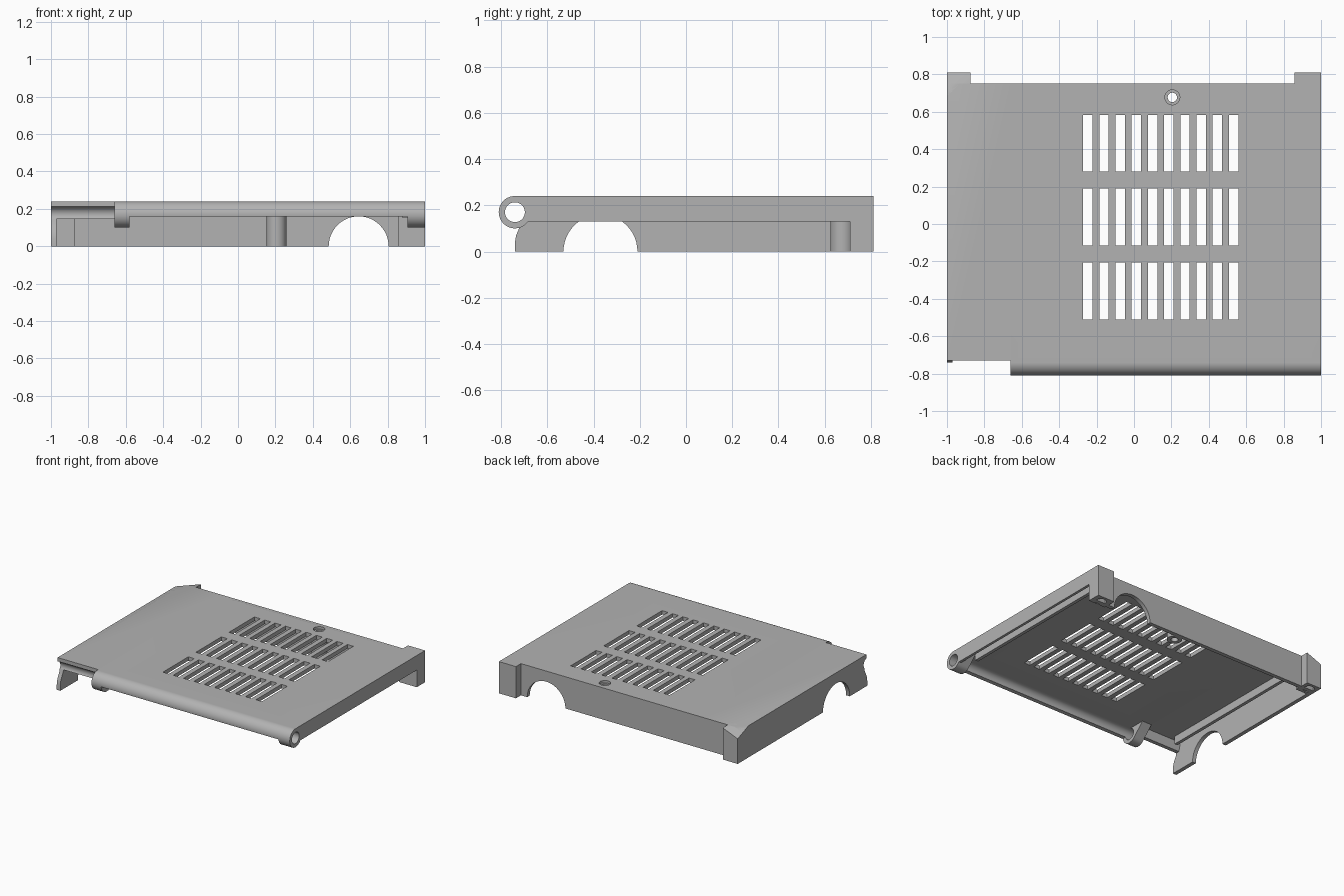
import bpy, bmesh, math
from mathutils import Vector

if "Cube" in bpy.data.objects:
    bpy.data.objects.remove(bpy.data.objects["Cube"])

grey = bpy.data.materials.new("plain_grey")
grey.use_nodes = True
GREY = (0.45, 0.45, 0.45, 1)
grey.diffuse_color = GREY
grey.node_tree.nodes["Principled BSDF"].inputs["Base Color"].default_value = GREY

TOP, UNDER = 0.24, 0.21
BACK, END = 0.75, 0.81
PIN_Y, PIN_Z, PIN_R, HOLE_R = -0.74, 0.17, 0.07, 0.043


def finish(name, bm):
    bmesh.ops.recalc_face_normals(bm, faces=bm.faces)
    mesh = bpy.data.meshes.new(name)
    bm.to_mesh(mesh)
    bm.free()
    mesh.materials.append(grey)
    obj = bpy.data.objects.new(name, mesh)
    bpy.context.collection.objects.link(obj)
    return obj


def add_prism(bm, points, axis, a, b):
    """Extrude a 2D outline along an axis: x uses (y, z), y uses (x, z), z uses (x, y)."""
    def place(p, t):
        return {"x": (t, *p), "y": (p[0], t, p[1]), "z": (*p, t)}[axis]
    low = [bm.verts.new(place(p, a)) for p in points]
    high = [bm.verts.new(place(p, b)) for p in points]
    bm.faces.new(low)
    bm.faces.new(high)
    for i in range(len(points)):
        j = (i + 1) % len(points)
        bm.faces.new((low[i], low[j], high[j], high[i]))


def prism(name, points, axis, a, b):
    bm = bmesh.new()
    add_prism(bm, points, axis, a, b)
    return finish(name, bm)


def rect(x0, x1, y0, y1):
    return [(x0, y0), (x1, y0), (x1, y1), (x0, y1)]


def box(name, x0, x1, y0, y1, z0, z1):
    return prism(name, rect(x0, x1, y0, y1), "z", z0, z1)


def arc(cx, cy, r, start, end, n=24):
    angles = [math.radians(start + (end - start) * i / n) for i in range(n + 1)]
    return [(cx + r * math.cos(t), cy + r * math.sin(t)) for t in angles]


def circle(cx, cy, r, n=32):
    return arc(cx, cy, r, 0, 360, n)[:-1]


def cut(obj, *cutters):
    for cutter in cutters:
        cutter.hide_render = True
        mod = obj.modifiers.new("cut", "BOOLEAN")
        mod.operation, mod.solver, mod.object = "DIFFERENCE", "EXACT", cutter
        bpy.context.view_layer.objects.active = obj
        bpy.ops.object.modifier_apply(modifier=mod.name)


# Cover plate rolling into the open hinge shell
cover = prism("cover_plate",
              [(BACK, UNDER), (BACK, TOP)]
              + arc(PIN_Y, PIN_Z, PIN_R, 90, 188)
              + arc(PIN_Y, PIN_Z, HOLE_R, 188, 90)
              + [(-0.69, UNDER)], "x", -0.66, 1)

# Side strip of the cover with a hollow lip
side_strip = prism("cover_side_strip",
                   [(BACK, UNDER), (BACK, TOP), (-0.73, TOP)]
                   + arc(PIN_Y, PIN_Z, HOLE_R, 76, -34)
                   + [(-0.675, 0.146), (-0.66, UNDER)], "x", -1, -0.66)

# Vent slots: three rows of ten
bm = bmesh.new()
for row in (-0.51, -0.115, 0.28):
    for i in range(10):
        x = -0.272 + i * 0.0866
        add_prism(bm, rect(x, x + 0.05, row, row + 0.304), "z", 0.1, 0.3)
slots = finish("slot_cutter", bm)

# Screw hole and its countersink
SX, SY = 0.205, 0.677
screw_hole = prism("screw_cutter", circle(SX, SY, 0.025), "z", -0.1, 0.4)
countersink = prism("countersink_cutter", circle(SX, SY, 0.04), "z", 0.222, 0.4)
cut(cover, slots, screw_hole, countersink)
boss = prism("screw_boss", circle(SX, SY, 0.053), "z", 0, UNDER)
cut(boss, screw_hole)

# Hinge knuckles with webs under the cover
pin_hole = prism("pin_cutter", circle(PIN_Y, PIN_Z, HOLE_R), "x", -1.2, 1.2)
for name, x0, x1 in (("right_knuckle", -0.66, -0.58), ("left_knuckle", 0.905, 1)):
    knuckle = prism(name, arc(PIN_Y, PIN_Z, PIN_R, 90, 322)
                    + [(-0.6, UNDER), (-0.6, 0.22)], "x", x0, x1)
    cut(knuckle, pin_hole)

# Back wall with an arched opening
back_wall = box("back_wall", -0.99, 0.99, BACK - 0.03, BACK, 0, TOP)
back_arch = prism("back_arch_cutter", circle(0.645, 0, 0.16, 48), "y", 0.5, 1)
cut(back_wall, back_arch)

# Side walls: deep with an arch on one side, shallow on the other
right_wall = prism("right_wall",
                   [(BACK, 0), (BACK, TOP), (-0.73, TOP)]
                   + arc(PIN_Y, PIN_Z, HOLE_R, 76, -34)
                   + [(-0.705, 0.13), (-0.722, 0.1), (-0.735, 0.07),
                      (-0.74, 0.04), (-0.74, 0)], "x", -1, -0.97)
side_arch = prism("side_arch_cutter", circle(-0.37, 0, 0.16, 48), "x", -1.2, -0.8)
cut(right_wall, side_arch)
box("left_wall", 0.98, 1, -0.69, BACK, 0.13, TOP)

# Corner posts with screw sockets underneath
posts = []
for name, x0, x1, y0 in (("right_post", -1, -0.875, 0.69), ("left_post", 0.857, 1, 0.71)):
    post = box(name, x0, x1, y0, END, 0, TOP)
    socket = prism(name + "_cutter", circle((x0 + x1) / 2, BACK, 0.04), "z", -0.1, 0.12)
    cut(post, socket)
    socket.hide_set(True)
    posts.append(post)
    bpy.data.objects.remove(socket)

# Sloping cut across the back right corner
tri = [Vector(p) for p in ((-1, END, 0.19), (-1, 0.68, TOP), (-0.875, END, TOP))]
mid = sum(tri, Vector()) / 3
normal = (tri[1] - tri[0]).cross(tri[2] - tri[0]).normalized()
if normal.z < 0:
    normal = -normal
bm = bmesh.new()
base = [bm.verts.new(mid + (p - mid) * 3) for p in tri]
apex = bm.verts.new(mid + normal * 0.5)
bm.faces.new(base)
for i in range(3):
    bm.faces.new((base[i], base[(i + 1) % 3], apex))
corner = finish("corner_cutter", bm)
for part in (posts[0], back_wall, right_wall, side_strip):
    cut(part, corner)

# Inner rails under the cover
for name, x0, x1 in (("right_rail", -0.91, -0.885), ("left_rail", 0.88, 0.905)):
    box(name, x0, x1, -0.62, 0.62, 0.15, UNDER)

# Remove helpers and shade
for helper in (slots, screw_hole, countersink, pin_hole, back_arch, side_arch, corner):
    bpy.data.objects.remove(helper)
bpy.ops.object.select_all(action="DESELECT")
for obj in bpy.context.collection.objects:
    if obj.type == "MESH":
        obj.select_set(True)
        bpy.context.view_layer.objects.active = obj
bpy.ops.object.shade_smooth_by_angle(angle=math.radians(30))
